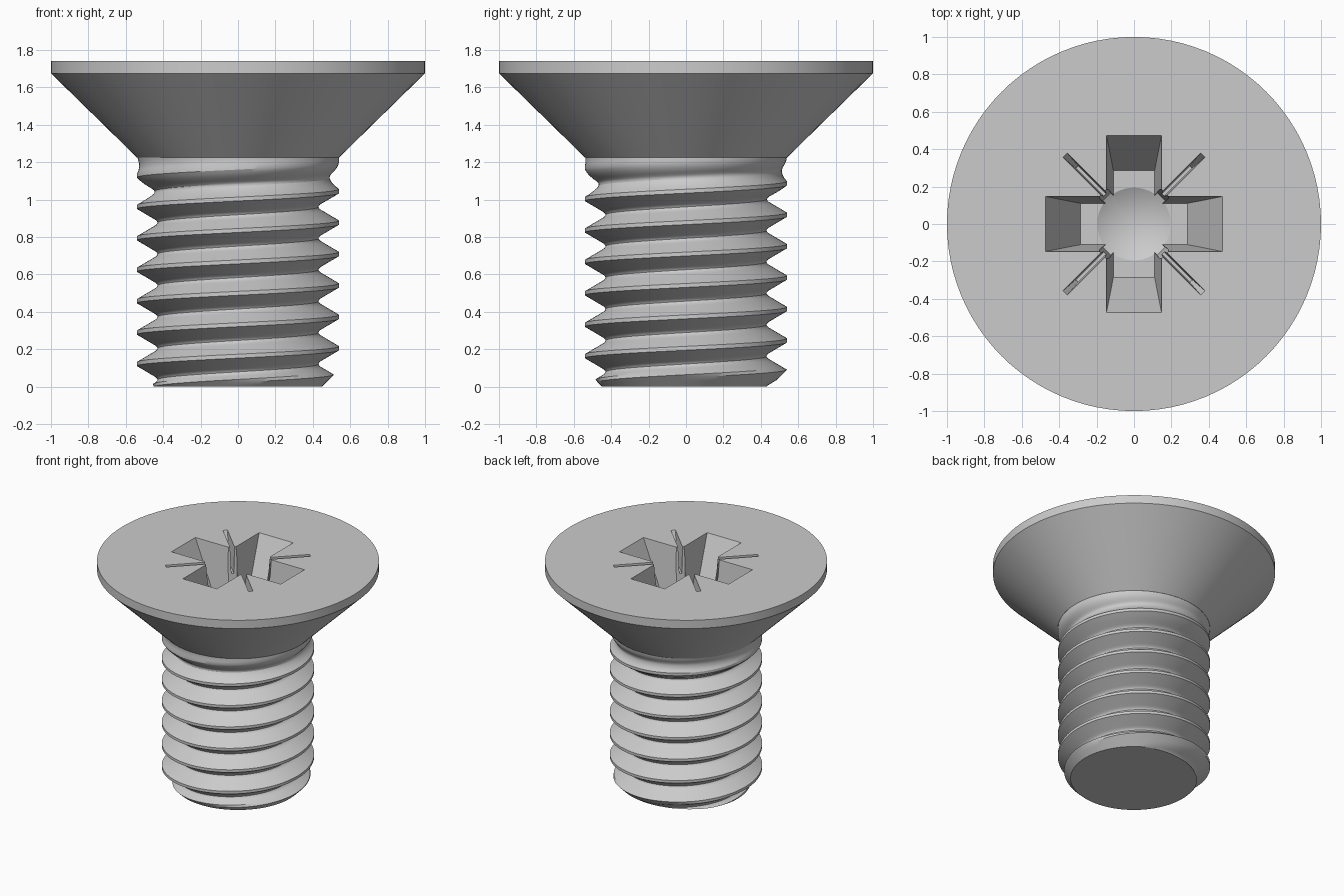
import bpy, bmesh, math
from mathutils import Matrix

if "Cube" in bpy.data.objects:
    bpy.data.objects.remove(bpy.data.objects["Cube"])

TOP, NECK, CREST, PITCH, N = 1.74, 1.225, 0.54, 0.168, 96


def make_object(name, bm):
    bmesh.ops.recalc_face_normals(bm, faces=bm.faces)
    mesh = bpy.data.meshes.new(name)
    bm.to_mesh(mesh)
    bm.free()
    ob = bpy.data.objects.new(name, mesh)
    bpy.context.collection.objects.link(ob)
    return ob


def smooth(ob):
    bpy.ops.object.select_all(action='DESELECT')
    ob.select_set(True)
    bpy.context.view_layer.objects.active = ob
    bpy.ops.object.shade_smooth_by_angle(angle=math.radians(28))


def ring(bm, r, z):
    return [bm.verts.new((r * math.cos(2 * math.pi * i / N), r * math.sin(2 * math.pi * i / N), z))
            for i in range(N)]


# Countersunk head: stacked rings with flat caps
bm = bmesh.new()
rings = [ring(bm, r, z) for r, z in ((CREST, NECK), (1.0, 1.675), (1.0, TOP))]
for a, b in zip(rings, rings[1:]):
    for i in range(N):
        j = (i + 1) % N
        bm.faces.new((a[i], a[j], b[j], b[i]))
bm.faces.new(rings[0])
bm.faces.new(rings[-1])
head = make_object("head", bm)


def cut(bm):
    tool = make_object("recess_cutter", bm)
    tool.hide_render = True
    mod = head.modifiers.new("recess", 'BOOLEAN')
    mod.operation, mod.solver, mod.object = 'DIFFERENCE', 'EXACT', tool
    bpy.context.view_layer.objects.active = head
    bpy.ops.object.modifier_apply(modifier=mod.name)
    bpy.data.objects.remove(tool)


def cut_bar(top, bottom, depth, angle):
    """Cut a tapered bar; top and bottom are (half length, half width)."""
    bm = bmesh.new()
    bmesh.ops.create_cube(bm, size=2)
    over = 0.03
    for v in bm.verts:
        t = -over / depth if v.co.z > 0 else 1.0
        v.co.x *= top[0] + (bottom[0] - top[0]) * t
        v.co.y *= top[1] + (bottom[1] - top[1]) * t
        v.co.z = TOP - depth * t
    bm.transform(Matrix.Rotation(math.radians(angle), 4, 'Z'))
    cut(bm)


# Cross recess wings, corner notches and thin diagonal ticks
DEPTH = 0.39
for k in range(2):
    cut_bar((0.472, 0.147), (0.285, 0.11), DEPTH + 0.001 * k, 90 * k)
for k in range(2):
    cut_bar((0.235, 0.035), (0.205, 0.03), DEPTH - 0.003 - 0.001 * k, 45 + 90 * k)
for k in range(2):
    cut_bar((0.52, 0.016), (0.43, 0.009), 0.2 + 0.001 * k, 45 + 90 * k)

# Conical bottom of the recess
bm = bmesh.new()
bmesh.ops.create_cone(bm, cap_ends=True, segments=48, radius1=0.0, radius2=0.204, depth=0.11,
                      matrix=Matrix.Translation((0, 0, TOP - DEPTH + 0.004 - 0.055)))
bmesh.ops.remove_doubles(bm, verts=bm.verts, dist=1e-5)
cut(bm)
smooth(head)

# Threaded shank: rows follow the helix and are clamped to the shank ends
PROFILE = [(0.0625, 0.54), (0.16, 0.512), (0.26, 0.4835), (0.36, 0.455),
           (0.41, 0.441), (0.46, 0.433), (0.5, 0.43)]
PHASES = [-p for p, _ in reversed(PROFILE[:-1])] + [p for p, _ in PROFILE]
START = 0.037


def radius(turn, z):
    u = (z - START) / PITCH - turn
    u = abs(u - round(u))
    r = CREST
    for (u0, r0), (u1, r1) in zip(PROFILE, PROFILE[1:]):
        if u > u0:
            r = r0 + (r1 - r0) * min(1, (u - u0) / (u1 - u0))
    t = min(1, max(0, (z - 0.98) / 0.27))          # runout under the head
    r += (CREST - r) * t * t * (3 - 2 * t)
    return min(r, 0.45 + z)                         # end chamfer


bm = bmesh.new()


def shank_vert(i, z):
    a, r = 2 * math.pi * i / N, radius(i / N, z)
    return bm.verts.new((r * math.cos(a), r * math.sin(a), z))


levels = [k + p for k in range(-2, 9) for p in PHASES]
grid = [[shank_vert(i, min(NECK, max(0.0, START + PITCH * (i / N + u)))) for u in levels]
        for i in range(N)]
m = len(PHASES)
for i in range(N):
    for j in range(len(levels) - 1 - (m if i == N - 1 else 0)):
        b, s = (grid[i + 1], j) if i < N - 1 else (grid[0], j + m)
        bm.faces.new((grid[i][j], b[s], b[s + 1], grid[i][j + 1]))
# Flat tip of the shank
bm.faces.new([shank_vert(i, 0.0) for i in range(N)])
bmesh.ops.remove_doubles(bm, verts=bm.verts, dist=1e-4)
loose = [e for e in bm.edges if not e.link_faces]
bmesh.ops.delete(bm, geom=loose, context='EDGES')
shank = make_object("threaded_shank", bm)
smooth(shank)
